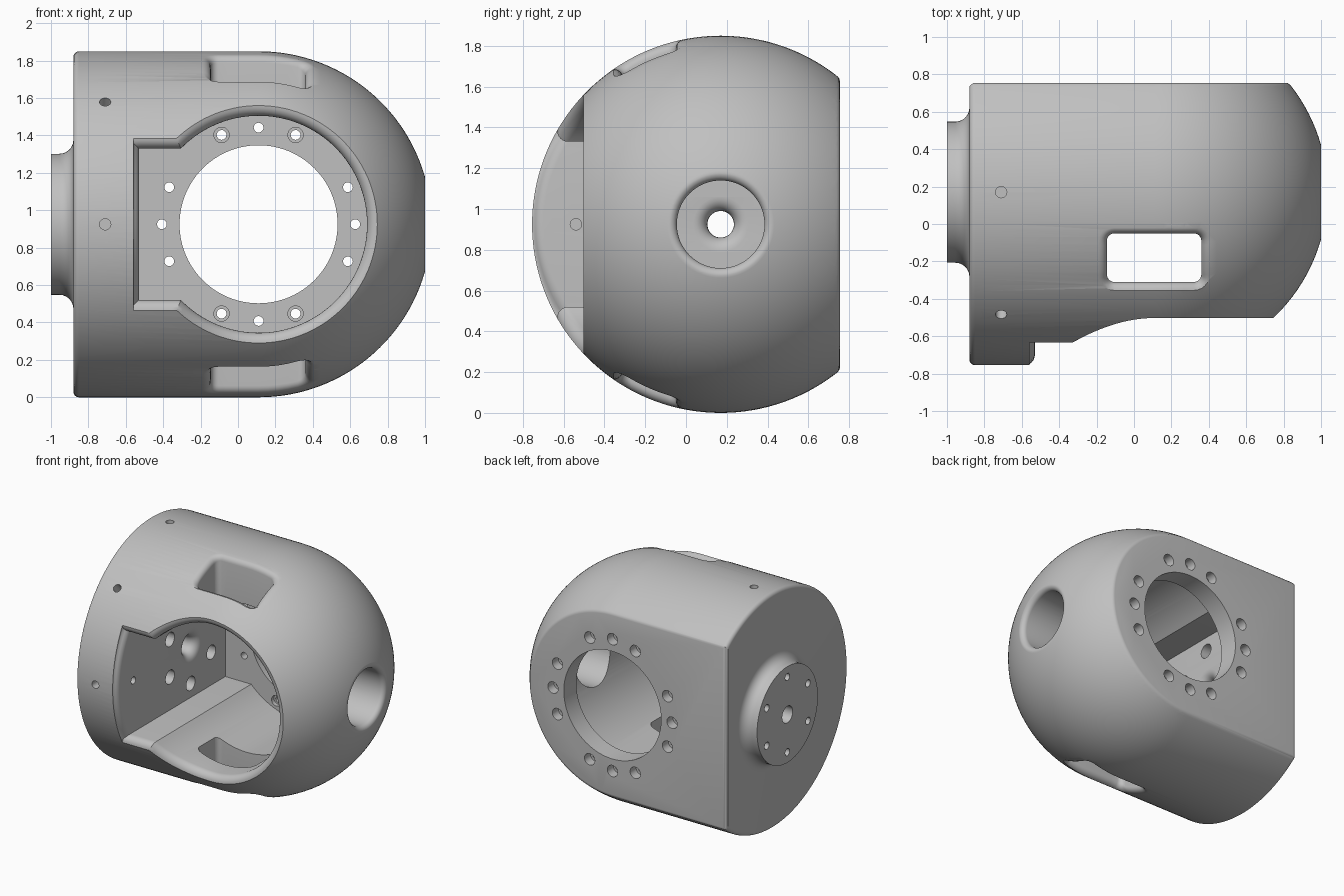
import bpy, bmesh
from math import sin, cos, pi, sqrt, asin, radians
from mathutils import Vector

if "Cube" in bpy.data.objects:
    bpy.data.objects.remove(bpy.data.objects["Cube"])

R = 0.925                 # barrel and dome radius
CX, CY, CZ = 0.11, 0.17, 0.925   # dome centre
CENTRE = Vector((CX, CY, CZ))
QUARTER = [i * pi / 12 for i in range(7)]

gray = bpy.data.materials.new("satin gray")
gray.use_nodes = True
gray.diffuse_color = (0.53, 0.53, 0.53, 1)
gray.node_tree.nodes["Principled BSDF"].inputs["Base Color"].default_value = (0.53, 0.53, 0.53, 1)


def loft(bm, rings):
    """Skin rings of equal point count and cap both ends."""
    loops = [[bm.verts.new(p) for p in ring] for ring in rings]
    n = len(loops[0])
    for a, b in zip(loops, loops[1:]):
        for i in range(n):
            j = (i + 1) % n
            bm.faces.new((a[i], a[j], b[j], b[i]))
    bm.faces.new(loops[0])
    bm.faces.new(loops[-1])


def lathe(bm, profile, direction, origin, n=24):
    """Turn (radius, distance) points around an axis."""
    quat = Vector(direction).to_track_quat('Z', 'Y')
    loft(bm, [[Vector(origin) + quat @ Vector((r * cos(2 * pi * i / n), r * sin(2 * pi * i / n), t))
               for i in range(n)] for r, t in profile])


def finish(name, bm):
    bmesh.ops.recalc_face_normals(bm, faces=bm.faces)
    mesh = bpy.data.meshes.new(name)
    bm.to_mesh(mesh)
    bm.free()
    mesh.materials.append(gray)
    obj = bpy.data.objects.new(name, mesh)
    bpy.context.collection.objects.link(obj)
    return obj


def carve(target, cutter, operation='DIFFERENCE'):
    cutter.hide_render = True
    bpy.context.view_layer.objects.active = target
    mod = target.modifiers.new("carve", 'BOOLEAN')
    mod.operation, mod.solver, mod.object = operation, 'EXACT', cutter
    bpy.ops.object.modifier_apply(modifier=mod.name)
    bpy.data.objects.remove(cutter)


def span(a, b, n):
    """Points from a to b, without the ends."""
    return [Vector(a).lerp(Vector(b), i / n) for i in range(1, n)]


def surface(x, u):
    """Height of the outer skin above the barrel axis."""
    return sqrt(max(0, R * R - u * u - max(0, x - CX) ** 2))


def flared_cutter(name, outline, fillet, floor, place):
    """Pocket cutter whose rim is rounded where it meets the skin."""
    rim = outline(fillet)
    heights = [surface(x, u) for x, u in rim]
    rings = [[place(x, u, 1.3) for x, u in rim]]
    for a in reversed(QUARTER):
        pts = outline(fillet * (1 - cos(a)))
        rings.append([place(x, u, h - fillet * (1 - sin(a))) for (x, u), h in zip(pts, heights)])
    rings.append([place(x, u, floor) for x, u in outline(0)])
    bm = bmesh.new()
    loft(bm, rings)
    return finish(name, bm)


# Housing: boss, barrel and dome in one turned profile
profile = [(0.377, -1)]
profile += [(0.452 - 0.075 * cos(a), -0.955 + 0.075 * sin(a)) for a in QUARTER]
profile += [(R - 0.03 + 0.03 * sin(a), -0.85 - 0.03 * cos(a)) for a in QUARTER]
profile += [(R * cos(a), CX + R * sin(a)) for a in [radians(i * 84 / 32) for i in range(33)]]
bm = bmesh.new()
lathe(bm, profile, (1, 0, 0), (0, CY, CZ), 144)
housing = finish("housing", bm)


# Flat back with a softly rounded edge
def back_outline(w, y):
    left = -0.88 - (w - 0.7325)
    arc = [(CX + w * cos(a), y, CZ + w * sin(a)) for a in [-pi / 2 + pi * i / 72 for i in range(73)]]
    return arc + [(left, y, CZ + w), (left, y, CZ - w)]


bm = bmesh.new()
loft(bm, [back_outline(w, y) for w, y in
          ((2.07, -1), (0.7325, 0.735), (0.722, 0.747), (0.712, 0.753), (0.702, 0.755))])
carve(housing, finish("back_trim", bm), 'INTERSECT')


# Front cavity: round opening with a square slot beside it
def front_outline(d):
    r, h, left = 0.58 + d, 0.405 + d, -0.53 - min(d, 0.03)
    sweep = pi - asin(h / r)
    pts = [(CX + r * cos(a), r * sin(a)) for a in [sweep * (i / 48 - 1) for i in range(97)]]
    start, end = pts[-1], pts[0]
    pts += span(start, (left, h), 8) + [(left, h)]
    pts += span((left, h), (left, -h), 24) + [(left, -h)]
    return pts + span((left, -h), end, 8)


carve(housing, flared_cutter("front_cavity", front_outline, 0.055, CY - 0.6,
                             lambda x, u, h: (x, CY - h, CZ + u)))


# Top and bottom windows
def window_outline(d):
    rad, pts = 0.04 + d, []
    for k, (x, u) in enumerate(((0.32, -0.26), (-0.105, -0.26), (-0.105, -0.44), (0.32, -0.44))):
        corner = [(x + rad * cos(a + k * pi / 2), u + rad * sin(a + k * pi / 2)) for a in QUARTER]
        if pts:
            pts += span(pts[-1], corner[0], 8)
        pts += corner
    return pts + span(pts[-1], pts[0], 8)


for name, side in (("top_window", 1), ("bottom_window", -1)):
    carve(housing, flared_cutter(name, window_outline, 0.045, 0.42,
                                 lambda x, u, h: (x, CY + u, CZ + side * h)))

# Large bores: back opening, dome opening, flared shaft hole
bm = bmesh.new()
lathe(bm, [(0.4225, 0.4), (0.4225, 0.9)], (0, 1, 0), (CX, 0, CZ), 96)
lathe(bm, [(0.215, 0.5)] + [(0.252 - 0.037 * cos(a), 0.963 + 0.037 * sin(a)) for a in QUARTER]
      + [(0.252, 1.2)], (1, 0, 0), (0, CY, CZ), 64)
lathe(bm, [(0.065, -1.1)] + [(0.135 - 0.07 * cos(a), -0.6 + 0.07 * sin(a)) for a in QUARTER]
      + [(0.135, -0.45)], (1, 0, 0), (0, CY, CZ), 48)
carve(housing, finish("large_bores", bm))

# Bolt holes
bm = bmesh.new()
for quarter in range(4):
    for step in (-22.5, 0, 22.5):
        a = radians(quarter * 90 + step)
        hole = [(0.026, 0.5), (0.026, 0.68), (0.045, 0.68), (0.045, 0.85)]
        if quarter % 2 and step:
            hole = [(0.041, 0.5), (0.041, 0.63), (0.026, 0.63)] + hole[1:]
        lathe(bm, hole, (0, 1, 0), (CX + 0.517 * cos(a), 0, CZ + 0.517 * sin(a)))
for k in range(6):
    a = radians(90 + 60 * k)
    lathe(bm, [(0.028, -1.1), (0.028, -0.65), (0.055, -0.65), (0.055, -0.45)],
          (1, 0, 0), (0, CY + 0.295 * cos(a), CZ + 0.295 * sin(a)))

# Blind pin holes in the slot wall and around the barrel
lathe(bm, [(0.028, -0.63), (0.028, -0.45)], (1, 0, 0), (0, -0.54, CZ))
for direction in ((0, 0, 1), (0, -1, 0), (0, -sqrt(0.5), sqrt(0.5))):
    lathe(bm, [(0.03, 0.82), (0.03, 1)], direction, (-0.71, CY, CZ))
carve(housing, finish("small_holes", bm))

# Shading
bpy.ops.object.select_all(action='DESELECT')
housing.select_set(True)
bpy.context.view_layer.objects.active = housing
bpy.ops.object.shade_smooth_by_angle(angle=radians(35))
